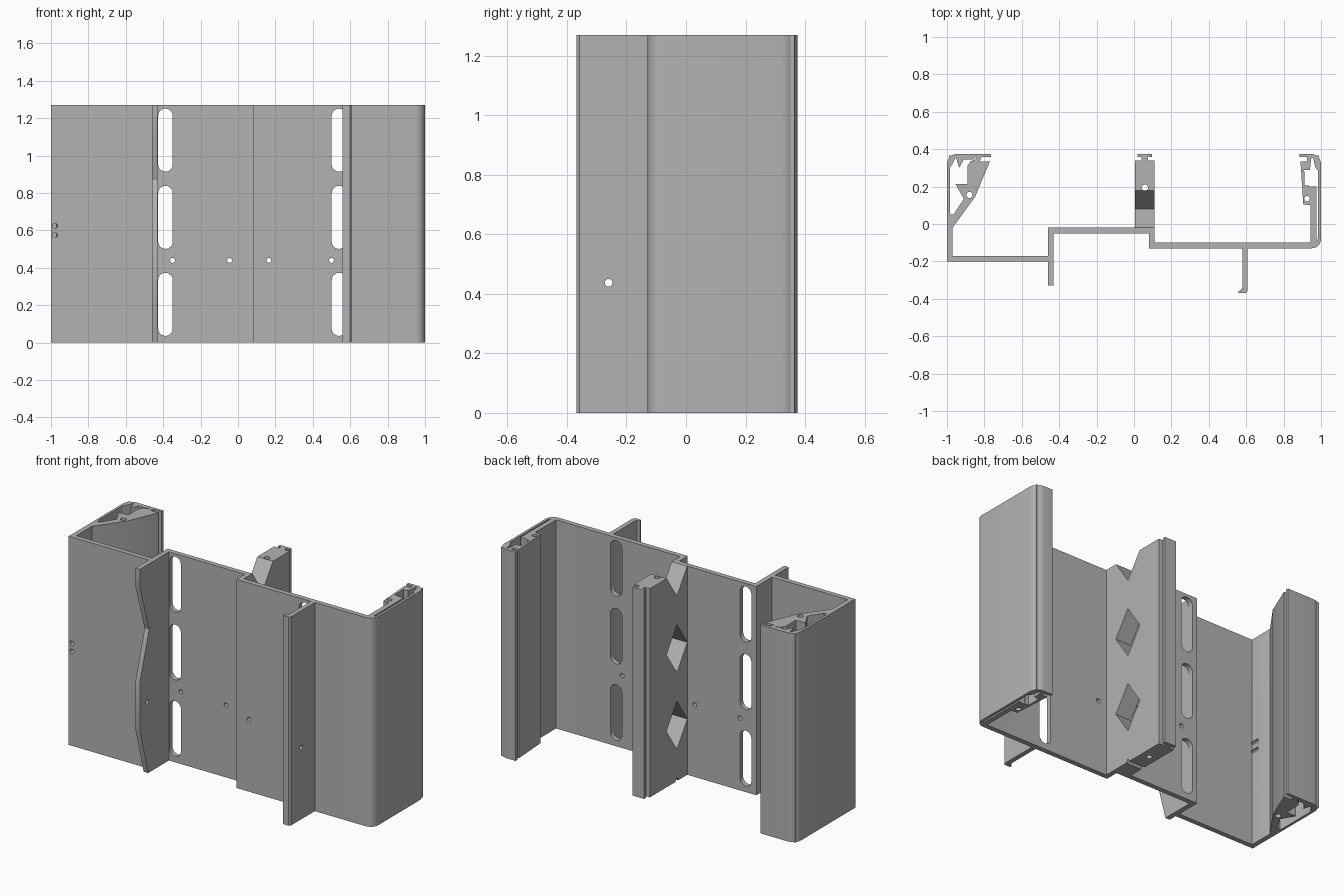
import bpy, bmesh, math
from mathutils import Vector

cube = bpy.data.objects.get("Cube")
if cube:
    bpy.data.objects.remove(cube, do_unlink=True)

HEIGHT = 1.27
metal = bpy.data.materials.new("matte grey metal")
metal.use_nodes = True
GREY = (0.45, 0.45, 0.45, 1)
metal.diffuse_color = GREY
metal.node_tree.nodes["Principled BSDF"].inputs["Base Color"].default_value = GREY


def rounded(points, steps=6):
    """Replace corners given as (x, y, radius) with arcs."""
    out, n = [], len(points)
    for i, p in enumerate(points):
        c = Vector(p[:2])
        if len(p) == 2:
            out.append(c)
            continue
        a = (Vector(points[i - 1][:2]) - c).normalized()
        b = (Vector(points[(i + 1) % n][:2]) - c).normalized()
        centre = c + (a + b) * p[2]
        for k in range(steps + 1):
            t = k / steps * math.pi / 2
            out.append(centre - b * p[2] * math.cos(t) - a * p[2] * math.sin(t))
    return out


def prism(name, profile, lo=0, hi=HEIGHT, axis="z"):
    """Extrude a flat profile: xy along z, xz along y, or yz along x."""
    place = {"z": lambda u, v, w: (u, v, w),
             "y": lambda u, v, w: (u, w, v),
             "x": lambda u, v, w: (w, u, v)}[axis]
    bm = bmesh.new()
    face = bm.faces.new([bm.verts.new(place(p[0], p[1], lo)) for p in profile])
    ext = bmesh.ops.extrude_face_region(bm, geom=[face])
    bmesh.ops.translate(bm, vec=place(0, 0, hi - lo),
                        verts=[g for g in ext["geom"] if isinstance(g, bmesh.types.BMVert)])
    bmesh.ops.recalc_face_normals(bm, faces=bm.faces)
    mesh = bpy.data.meshes.new(name)
    bm.to_mesh(mesh)
    bm.free()
    mesh.materials.append(metal)
    obj = bpy.data.objects.new(name, mesh)
    bpy.context.collection.objects.link(obj)
    return obj


def box(x0, x1, y0, y1):
    return [(x0, y0), (x1, y0), (x1, y1), (x0, y1)]


def slot(u, v, r, half=0.0, n=8):
    """Round hole outline, stretched along v by half at each end."""
    pts = []
    for side in (0, 1):
        for k in range(n + (half > 0)):
            t = math.pi * (side + k / n)
            pts.append((u + r * math.cos(t), v + r * math.sin(t) + (half, -half)[side]))
    return pts


def cut(obj, cutters):
    """Subtract each cutter, then discard it."""
    bpy.context.view_layer.objects.active = obj
    for c in cutters:
        c.hide_render = True
        mod = obj.modifiers.new("cut", "BOOLEAN")
        mod.operation, mod.solver, mod.object = "DIFFERENCE", "EXACT", c
        bpy.ops.object.modifier_apply(modifier=mod.name)
        bpy.data.objects.remove(c, do_unlink=True)


# Stepped web with side walls and inward lips
web = prism("stepped_web", rounded([
    (-0.765, 0.357), (-0.765, 0.375), (-1, 0.375, 0.055), (-1, -0.2),
    (-0.43, -0.2), (-0.43, -0.05), (0.08, -0.05), (0.08, -0.13),
    (1, -0.13, 0.05), (1, 0.375, 0.055), (0.885, 0.375), (0.885, 0.357),
    (0.985, 0.357, 0.04), (0.985, -0.1, 0.03), (0.11, -0.1), (0.11, -0.02),
    (-0.46, -0.02), (-0.46, -0.17), (-0.97, -0.17), (-0.97, 0.03),
    (-0.985, 0.06), (-0.985, 0.357, 0.04)]))
holes = [prism("slot_cutter", slot(x, z, 0.039, 0.13), -0.16, 0.05, "y")
         for x in (-0.388, 0.54) for z in (0.205, 0.67, 1.083)]
holes += [prism("hole_cutter", slot(x, 0.44, 0.013), -0.16, 0.05, "y")
          for x in (-0.35, -0.045, 0.165, 0.5)]
holes += [prism("edge_hole_cutter", slot(-0.978, z, 0.013), -0.25, -0.12, "y")
          for z in (0.575, 0.625)]
cut(web, holes)

# Front fin with shallow V notches along its edge
wavy_fin = prism("notched_front_fin", [
    (-0.19, 0), (-0.25, 0), (-0.33, 0.29), (-0.33, 0.58), (-0.24, 0.87),
    (-0.33, 1.16), (-0.33, HEIGHT), (-0.19, HEIGHT)], -0.46, -0.43, "x")
# Front fin with a hooked edge
hooked_fin = prism("hooked_front_fin", [
    (0.58, -0.11), (0.58, -0.335), (0.575, -0.35), (0.56, -0.357), (0.56, -0.368),
    (0.598, -0.368), (0.608, -0.358), (0.608, -0.11)])
for fin, x in ((wavy_fin, -0.445), (hooked_fin, 0.595)):
    cut(fin, [prism("fin_hole_cutter", slot(-0.26, 0.437, 0.013), x - 0.1, x + 0.1, "x")])

# Centre post with diamond openings and a T-shaped edge
post = prism("centre_post", box(0.005, 0.11, -0.025, 0.34))
diamonds = [prism("diamond_cutter",
                  [(-0.02, z), (0.08, z - 0.146), (0.18, z), (0.08, z + 0.146)], -0.1, 0.2, "x")
            for z in (-0.125, 0.34, 0.806, 1.272)]
cut(post, diamonds + [prism("bore_cutter", slot(0.058, 0.195, 0.017), -0.1, 1.4)])
prism("post_edge_neck", box(0.04, 0.075, 0.335, 0.36))
prism("post_edge_cap", box(0.02, 0.097, 0.357, 0.375))

# Hollow rail along the right wall
rail = prism("right_rail", [
    (-0.985, -0.02), (-0.97, -0.02), (-0.85, 0.145), (-0.77, 0.335), (-0.825, 0.335),
    (-0.815, 0.36), (-0.84, 0.36), (-0.85, 0.345), (-0.875, 0.335), (-0.89, 0.31),
    (-0.89, 0.215), (-0.955, 0.215), (-0.91, 0.135), (-0.965, 0.05), (-0.985, 0.05)])
cut(rail, [prism("bore_cutter", slot(-0.88, 0.155, 0.017), -0.1, 1.4)])
prism("right_rail_prong", [(-0.955, 0.365), (-0.935, 0.3), (-0.91, 0.345), (-0.86, 0.345),
                           (-0.84, 0.365)])
prism("right_rail_barb", [(-0.99, 0.365), (-0.99, 0.29), (-0.965, 0.33), (-0.95, 0.365)])

# Hollow rail along the left wall
rail = prism("left_rail", [
    (0.945, -0.11), (0.945, 0.1), (0.905, 0.105), (0.89, 0.335), (0.925, 0.335),
    (0.925, 0.365), (0.95, 0.365), (0.94, 0.29), (0.91, 0.29), (0.912, 0.205),
    (0.935, 0.205), (0.935, 0.2), (0.975, 0.2), (0.975, -0.11)])
cut(rail, [prism("bore_cutter", slot(0.925, 0.135, 0.015), -0.1, 1.4)])
prism("left_rail_barb", [(0.955, 0.365), (0.97, 0.3), (0.99, 0.28), (0.99, 0.365)])

# Smooth the rounded corners, keep the rest crisp
bpy.ops.object.select_all(action="DESELECT")
for obj in bpy.context.collection.objects:
    if obj.type == "MESH" and metal.name in obj.data.materials:
        obj.select_set(True)
        bpy.context.view_layer.objects.active = obj
bpy.ops.object.shade_smooth_by_angle(angle=math.radians(30))
